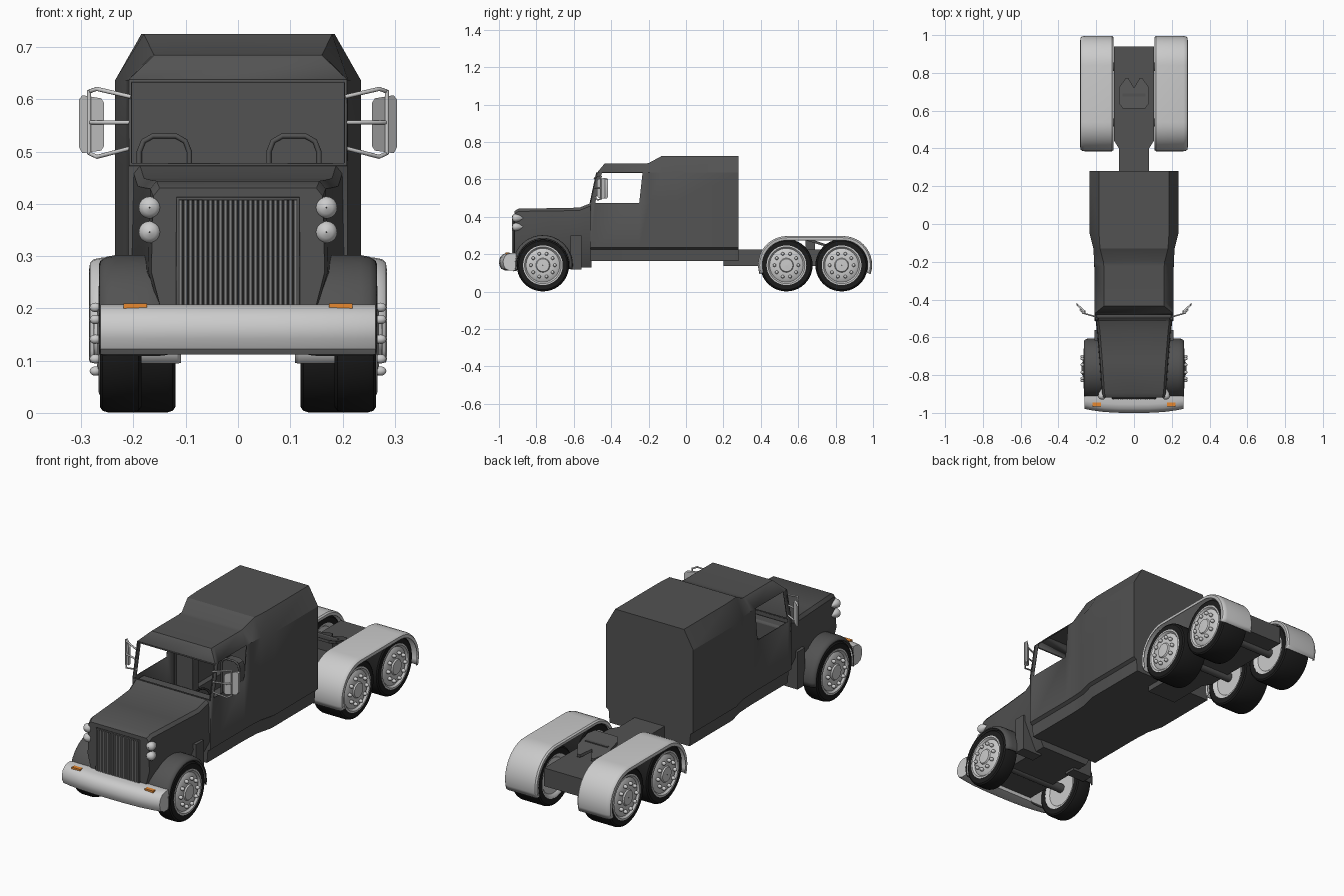
import bpy, bmesh
from math import sin, cos, pi, radians
from mathutils import Matrix, Vector

if "Cube" in bpy.data.objects:
    bpy.data.objects.remove(bpy.data.objects["Cube"])


def material(name, *rgb):
    m = bpy.data.materials.new(name)
    m.diffuse_color = (*rgb, 1)
    m.use_nodes = True
    m.node_tree.nodes["Principled BSDF"].inputs["Base Color"].default_value = m.diffuse_color
    return m


DARK = material("dark_paint", .085, .085, .085)
BLACK = material("rubber", .012, .012, .012)
ORANGE = material("amber", .8, .25, .03)
STEEL = material("grille_steel", .22, .22, .22)


def finish(name, bm, mat=None, angle=35, thick=0, bevel=0):
    bmesh.ops.recalc_face_normals(bm, faces=bm.faces)
    me = bpy.data.meshes.new(name)
    bm.to_mesh(me)
    bm.free()
    me.shade_smooth()
    me.set_sharp_from_angle(angle=radians(angle))
    ob = bpy.data.objects.new(name, me)
    bpy.context.collection.objects.link(ob)
    if mat:
        me.materials.append(mat)
    if thick:
        s = ob.modifiers.new("thickness", 'SOLIDIFY')
        s.thickness, s.offset = thick, -1
    if bevel:
        b = ob.modifiers.new("bevel", 'BEVEL')
        b.width, b.segments = bevel, 2
    return ob


def loft(name, rings, mat=None, closed=True, wrap=False, caps=(True, True), skip=(), front=(), **kw):
    """Skin rings of 3D points; skip leaves out (ring, segment) faces, front adds faces on ring 0."""
    bm = bmesh.new()
    vs = [[bm.verts.new(p) for p in r] for r in rings]
    n, m = len(rings[0]), len(rings)
    for i in range(m if wrap else m - 1):
        for j in range(n if closed else n - 1):
            if (i, j) not in skip:
                a, b = vs[i], vs[(i + 1) % m]
                bm.faces.new((a[j], a[(j + 1) % n], b[(j + 1) % n], b[j]))
    if closed and not wrap:
        if caps[0]:
            bm.faces.new(vs[0])
        if caps[1]:
            bm.faces.new(vs[-1])
    for f in front:
        bm.faces.new([vs[0][k] for k in f])
    return finish(name, bm, mat, **kw)


def mirrored(half):
    return half + [(-x, y, z) for x, y, z in reversed(half[1:-1])]


def box(name, x, y, z, mat=None, bevel=0):
    rings = [[(a, y[0], z[0]), (a, y[1], z[0]), (a, y[1], z[1]), (a, y[0], z[1])] for a in x]
    return loft(name, rings, mat, bevel=bevel)


def side(s, a, b):
    return tuple(sorted((s * a, s * b)))


def tube(name, pts, r, mat=None, cyclic=False):
    c = bpy.data.curves.new(name, 'CURVE')
    c.dimensions, c.bevel_depth, c.bevel_resolution = '3D', r, 2
    c.use_fill_caps = True
    s = c.splines.new('POLY')
    s.points.add(len(pts) - 1)
    for p, q in zip(s.points, pts):
        p.co = (*q, 1)
    s.use_cyclic_u = cyclic
    ob = bpy.data.objects.new(name, c)
    bpy.context.collection.objects.link(ob)
    if mat:
        c.materials.append(mat)
    return ob


# Cab and sleeper: one shell with open windows
stations = [  # y low, y mid, y top, half width, roof half width, roof height
    (-.51, -.475, -.435, .21, .16, .685), (-.485, -.45, -.41, .21, .16, .685),
    (-.25, -.232, -.22, .21, .16, .685), (-.2, -.2, -.2, .211, .162, .687),
    (-.13, -.13, -.13, .215, .18, .725), (-.05, -.05, -.05, .235, .185, .725),
    (.28, .28, .28, .235, .185, .725)]
loft("cab_and_sleeper", [mirrored([
    (0, yl, .165), (w - .02, yl, .165), (w - .015, yl, .225), (w, yl, .235), (w, yl, .475),
    (w, ym, .637), (wt, yt, h), (0, yt, h)]) for yl, ym, yt, w, wt, h in stations],
    DARK, caps=(False, True), skip={(1, 4), (1, 9)},
    front=[(5, 6, 7, 8, 9), (0, 1, 2, 3, 4, 10, 11, 12, 13)], angle=28, thick=.005)
tube("windshield_frame", [(-.206, -.511, .475), (.206, -.511, .475),
                          (.206, -.477, .635), (-.206, -.477, .635)], .004, DARK, True)

# Hood
loft("hood", [mirrored([(0, y, .13), (.13, y, .13), (w + .004, y, .27), (w, y, h - .015),
                        (w - .012, y, h), (0, y, h)])
              for y, w, h in ((-.918, .162, .43), (-.895, .168, .444), (-.72, .18, .446),
                              (-.57, .192, .449), (-.505, .2, .475))], DARK)

# Grille
box("grille_back", (-.115, .115), (-.922, -.91), (.19, .41), BLACK)
for k in range(24):
    x = -.11 + k * .22 / 23
    box("grille_bar", (x - .003, x + .003), (-.929, -.92), (.19, .407), STEEL)
tube("grille_frame", [(-.115, -.922, .19), (-.115, -.922, .41), (.115, -.922, .41), (.115, -.922, .19)],
     .004, DARK)

# Bumper, gently bowed with rounded edges
profile = [(-.91, .112), (-.965, .112), (-.988, .122), (-.998, .142), (-1, .162),
           (-.993, .185), (-.978, .2), (-.955, .207), (-.91, .207)]
loft("bumper", [[(t * .263, y if k in (0, 8) else y + .022 * abs(t) ** 3, z)
                 for k, (y, z) in enumerate(profile)]
                for t in (-1, -.97, -.85, -.6, -.3, 0, .3, .6, .85, .97, 1)])

# Seats
for x in (-.141, .107):
    back = [(x - .048, .3), (x - .048, .5), (x - .04, .52), (x - .022, .53),
            (x + .022, .53), (x + .04, .52), (x + .048, .5), (x + .048, .3)]
    loft("seat_back", [[(a, y, b) for a, b in back] for y in (-.21, -.17)], DARK)
    tube("seat_piping", [(a, -.212, b) for a, b in back], .005, DARK)
    box("seat_cushion", (x - .048, x + .048), (-.35, -.17), (.26, .33), DARK, .012)

# Dashboard and steering wheel
box("dashboard", (-.2, .2), (-.5, -.44), (.37, .465), DARK, .01)
tube("steering_wheel", [(.107 + .045 * cos(a), -.43 + .025 * sin(a), .425 + .038 * sin(a))
                        for a in [k * pi / 10 for k in range(20)]], .005, BLACK, True)


def lathe(name, x, y, z, s, prof, mat, closed, seg=40):
    """Turn (radius, outward offset) points round the axle line."""
    return loft(name, [[(s * (x + o), y + r * cos(a), z + r * sin(a)) for r, o in prof]
                       for a in [k * 2 * pi / seg for k in range(seg)]], mat, closed, True)


def wheel(s, y, inner, outer):
    w, z = outer - inner, .141
    lathe("tyre", inner, y, z, s, [(.104, 0), (.13, 0), (.137, .005), (.14, .015), (.14, w - .015),
                                   (.137, w - .005), (.13, w), (.104, w)], BLACK, True)
    lathe("rim", inner, y, z, s, [(.001, .012), (.085, .012), (.095, .002), (.106, 0),
                                  (.106, w + .002), (.098, w + .003), (.09, w - .006), (.08, w),
                                  (.05, w + .006), (.038, w + .006), (.034, w + .012),
                                  (.001, w + .013)], None, False)
    bm = bmesh.new()
    for k in range(10):
        a = k * pi / 5
        bmesh.ops.create_uvsphere(bm, u_segments=10, v_segments=6, radius=.009, matrix=Matrix.Translation(
            (s * (outer + .009), y + .064 * cos(a), z + .064 * sin(a))) @ Matrix.Diagonal((1.3, 1, 1, 1)))
    finish("wheel_nuts", bm, None, 60)


def arch(name, s, section, centres, a0, a1, mat):
    """Sweep an (x, radius) section over one or more wheel centres."""
    rings = []
    n = 24
    for k in range(n + 1):
        a = radians(a0 + (a1 - a0) * k / n)
        for c in (centres if k == n // 2 else [centres[0] if k < n // 2 else centres[-1]]):
            rings.append([(s * x, c + r * cos(a), .142 + r * sin(a)) for x, r in section])
    return loft(name, rings, mat, False, thick=.004, angle=40)


for s in (1, -1):
    # Wheels
    wheel(s, -.765, .185, .264)
    wheel(s, .537, .12, .262)
    wheel(s, .832, .12, .262)
    # Front fender and splash panel behind it
    arch("front_fender", s, [(.135, .15), (.15, .158), (.175, .16), (.235, .16), (.252, .157),
                             (.263, .15), (.266, .143)], [-.765], 192, -8, DARK)
    box("splash_panel", side(s, .1, .208), (-.618, -.56), (.118, .3), DARK)
    # Rear fender over both axles
    arch("rear_fender", s, [(.109, .136), (.109, .149), (.116, .155), (.262, .155), (.276, .152),
                            (.283, .146), (.285, .132)], [.54, .84], 198, -18, None)
    # Headlights, stacked in pairs
    for z in (.393, .346):
        prof = [(.001, .06), (.012, .057), (.018, .051), (.021, .045), (.021, .038), (.017, .022), (.001, 0)]
        loft("headlight", [[(s * .169 + r * cos(a), -.87 - d, z + r * sin(a)) for r, d in prof]
                           for a in [k * pi / 12 for k in range(24)]], None, False, True)
    # Marker light on bumper
    box("marker_light", side(s, .174, .219), (-.965, -.945), (.2, .2095), ORANGE)
    # Mirror, with upper, middle and lower arms
    face = [(.262, .502), (.298, .497), (.304, .508), (.304, .6), (.298, .608), (.262, .602),
            (.256, .593), (.256, .511)]
    loft("mirror", [[(s * x, -.475 + (x - .256) * .9 + d, z) for x, z in face] for d in (0, .014)], angle=30)
    for z0, z1, z2 in ((.605, .62, .615), (.556, .556, .556), (.507, .49, .497)):
        tube("mirror_arm", [(s * .205, -.49, z0), (s * .27, -.472, z1), (s * .285, -.452, z2)], .004)
    tube("mirror_rail", [(s * .285, -.455, .495), (s * .285, -.455, .617)], .004)

# Chassis: narrow neck widening to the rear deck
plan = [(.08, .2), (.08, .4), (.105, .44), (.105, .94)]
plan += [(-x, y) for x, y in reversed(plan)]
loft("chassis", [[(x, y, z) for x, y in plan] for z in (.138, .226)], DARK)

# Axles
for y in (-.765, .537, .832):
    lathe("axle", -.2, y, .142, 1, [(.001, 0), (.022, 0), (.022, .4), (.001, .4)], DARK, False, 16)

# Coupling plate with notch, tilted on a pedestal
plate = [(-.08, .64), (-.06, .612), (.06, .612), (.08, .64), (.08, .72), (.045, .772),
         (.03, .772), (0, .72), (-.03, .772), (-.045, .772), (-.08, .72)]
loft("coupling_plate", [[(x, y, .298 - (y - .61) * .32 + d) for x, y in plate] for d in (0, -.014)], DARK)
box("coupling_pedestal", (-.06, .06), (.64, .69), (.22, .277), DARK)
